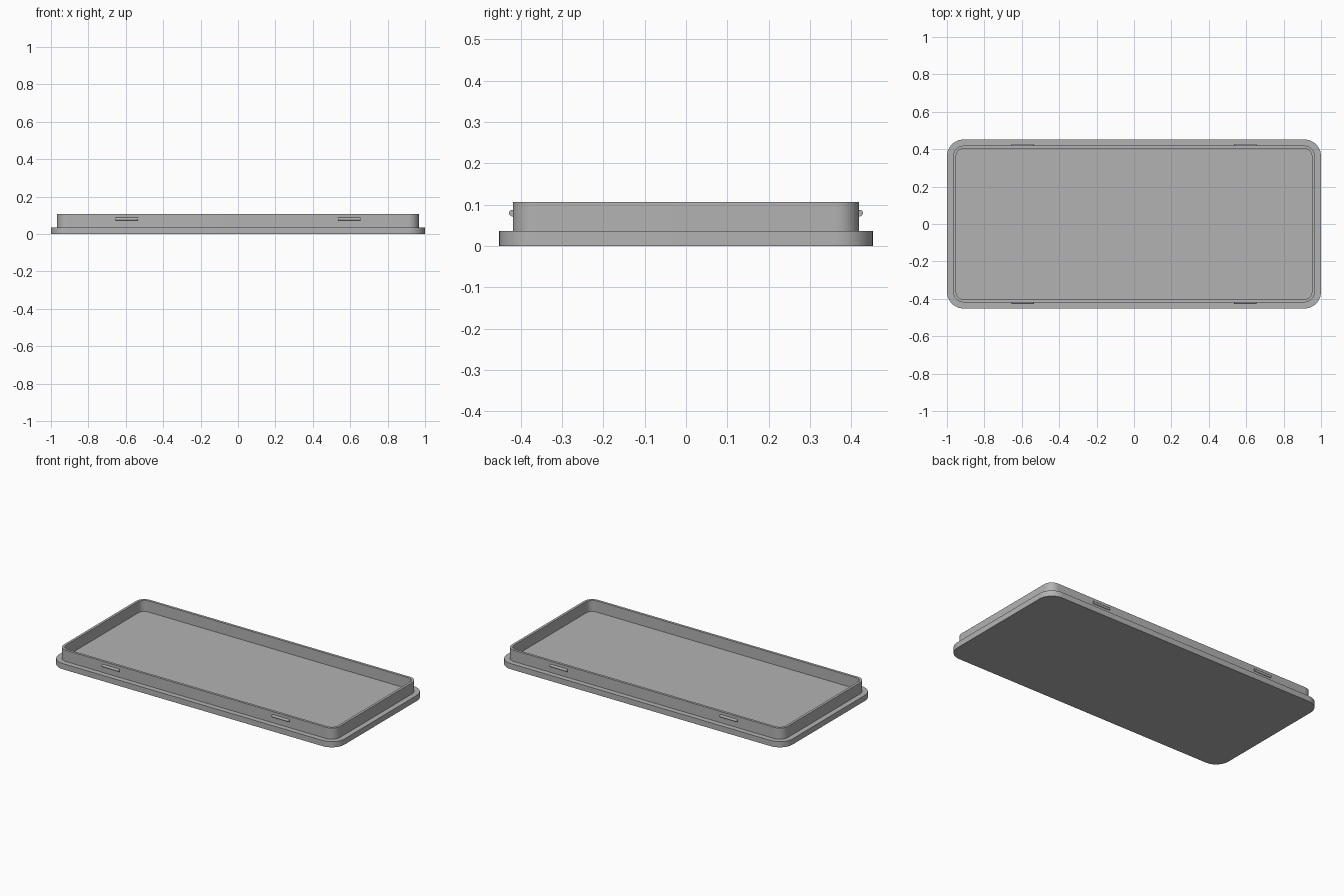
import bpy, bmesh, math

cube = bpy.data.objects.get("Cube")
if cube:
    bpy.data.objects.remove(cube, do_unlink=True)

grey = bpy.data.materials.new("plain grey")
grey.use_nodes = True
colour = (0.45, 0.45, 0.45, 1)
grey.diffuse_color = colour
grey.node_tree.nodes["Principled BSDF"].inputs["Base Color"].default_value = colour


def finish(obj):
    obj.data.materials.clear()
    obj.data.materials.append(grey)
    bpy.ops.object.select_all(action="DESELECT")
    obj.select_set(True)
    bpy.context.view_layer.objects.active = obj
    bpy.ops.object.shade_smooth_by_angle(angle=math.radians(30))


def rounded_loop(bm, hx, hy, r, z, steps=10):
    """Ring of vertices around a rounded rectangle."""
    ring = []
    corners = ((1, 1), (-1, 1), (-1, -1), (1, -1))
    for i, (sx, sy) in enumerate(corners):
        for k in range(steps + 1):
            a = math.pi / 2 * (i + k / steps)
            ring.append(bm.verts.new((sx * (hx - r) + r * math.cos(a),
                                      sy * (hy - r) + r * math.sin(a), z)))
    return ring


# Lid body: flange plate, raised wall and recessed floor in one closed shell
PLATE = (1.0, 0.452, 0.09)
WALL_OUT = (0.967, 0.419, 0.057)
WALL_IN = (0.951, 0.403, 0.041)
PLATE_TOP, WALL_TOP = 0.036, 0.107
sections = [(PLATE, 0), (PLATE, PLATE_TOP), (WALL_OUT, PLATE_TOP),
            (WALL_OUT, WALL_TOP), (WALL_IN, WALL_TOP), (WALL_IN, PLATE_TOP)]
bm = bmesh.new()
rings = [rounded_loop(bm, *size, z) for size, z in sections]
for low, high in zip(rings, rings[1:]):
    n = len(low)
    for i in range(n):
        j = (i + 1) % n
        bm.faces.new((low[i], low[j], high[j], high[i]))
bm.faces.new(rings[0][::-1])
bm.faces.new(rings[-1])
bmesh.ops.recalc_face_normals(bm, faces=bm.faces)
mesh = bpy.data.meshes.new("lid_body")
bm.to_mesh(mesh)
bm.free()
body = bpy.data.objects.new("lid_body", mesh)
bpy.context.collection.objects.link(body)
finish(body)

# Snap ridges: short round bars half sunk into the long walls
for side, y in (("front", -0.42), ("back", 0.42)):
    for hand, x in (("right", -0.595), ("left", 0.595)):
        bpy.ops.mesh.primitive_cylinder_add(
            vertices=24, radius=0.008, depth=0.12,
            location=(x, y, 0.08), rotation=(0, math.pi / 2, 0))
        ridge = bpy.context.object
        ridge.name = f"snap_ridge_{side}_{hand}"
        finish(ridge)
